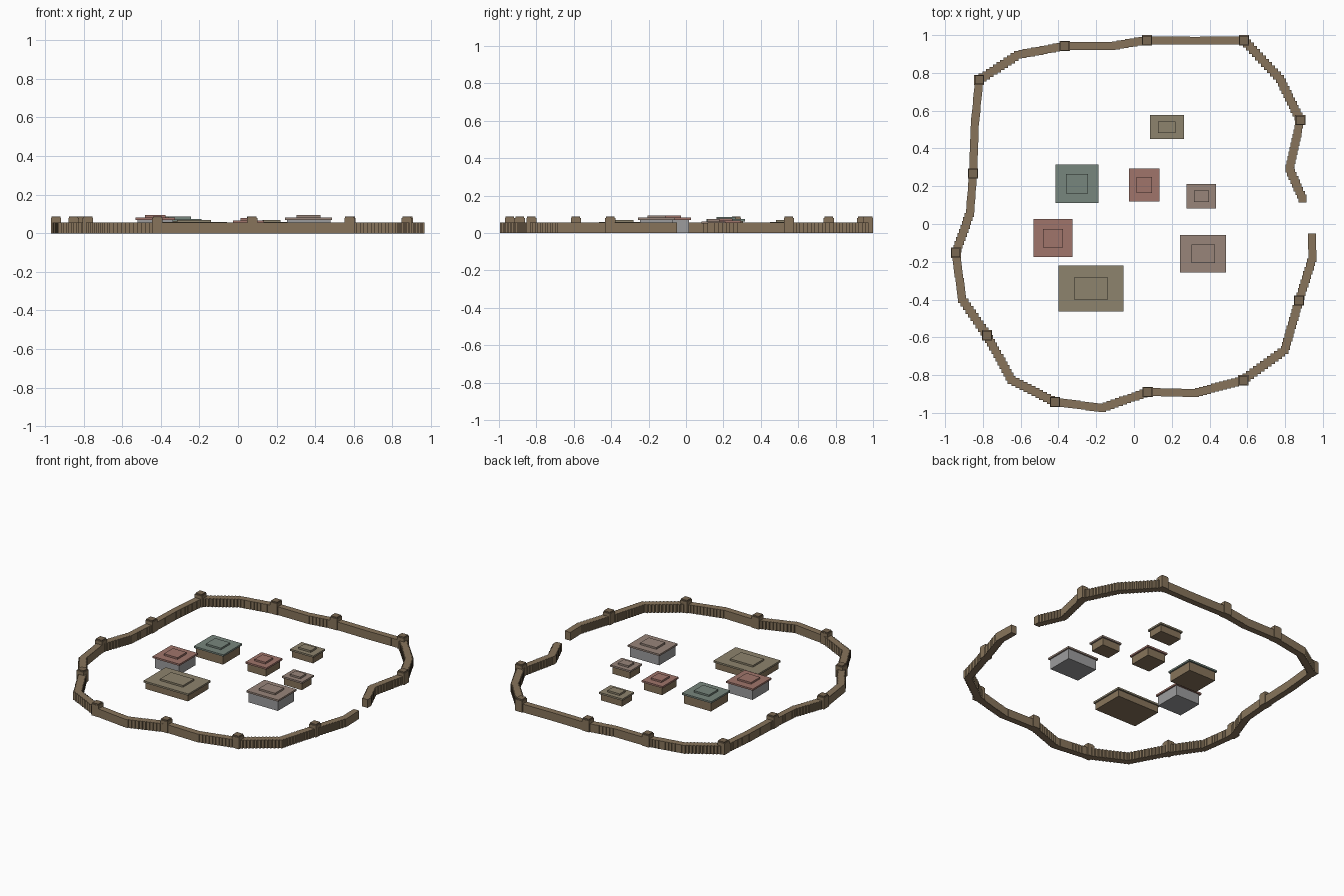
import bpy, bmesh, math
from mathutils import Vector, Matrix

if "Cube" in bpy.data.objects:
    bpy.data.objects.remove(bpy.data.objects["Cube"])


def material(name, rgb):
    """Material from a perceived colour (0-255), converted to linear."""
    m = bpy.data.materials.new(name)
    m.diffuse_color = (*[((c / 255 + 0.055) / 1.055) ** 2.4 for c in rgb], 1)
    m.use_nodes = True
    m.node_tree.nodes["Principled BSDF"].inputs["Base Color"].default_value = m.diffuse_color
    return m


WOOD = material("wood", (135, 116, 91))
DARK = material("dark_wood", (122, 104, 82))
STONE = material("stone", (156, 156, 157))
OLIVE = material("olive_roof", (141, 131, 109))
TEAL = material("teal_roof", (119, 134, 125))
RED = material("red_roof", (160, 117, 107))
TAUPE = material("taupe_roof", (152, 133, 122))


def boxes(name, items, mat):
    """One object from axis-aligned boxes: (x, y, z0, z1, width, depth)."""
    bm = bmesh.new()
    for x, y, z0, z1, w, d in items:
        mtx = Matrix.Translation((x, y, (z0 + z1) / 2)) @ Matrix.Diagonal((w, d, z1 - z0, 1))
        bmesh.ops.create_cube(bm, size=1, matrix=mtx)
    me = bpy.data.meshes.new(name)
    bm.to_mesh(me)
    bm.free()
    me.materials.append(mat)
    ob = bpy.data.objects.new(name, me)
    bpy.context.collection.objects.link(ob)
    return ob


# Palisade path, from one side of the gate round to the other
path = [
    (0.942, -0.07), (0.945, -0.18), (0.874, -0.405), (0.798, -0.667),
    (0.578, -0.827), (0.322, -0.895), (0.073, -0.889), (-0.168, -0.974),
    (-0.418, -0.942), (-0.648, -0.827), (-0.778, -0.589), (-0.91, -0.397),
    (-0.943, -0.152), (-0.868, 0.058), (-0.852, 0.268), (-0.843, 0.52),
    (-0.82, 0.763), (-0.613, 0.896), (-0.367, 0.942), (-0.12, 0.942),
    (0.069, 0.973), (0.322, 0.97), (0.582, 0.973), (0.773, 0.768),
    (0.88, 0.55), (0.823, 0.293), (0.892, 0.135)]

# Wall: short upright blocks stepped along the path
blocks = []
for a, b in zip(path, path[1:]):
    a, b = Vector(a), Vector(b)
    n = max(1, math.ceil((b - a).length / 0.024))
    for i in range(n):
        p = a.lerp(b, i / n)
        blocks.append((p.x, p.y, 0, 0.057, 0.042, 0.042))
blocks.append((*path[-1], 0, 0.057, 0.042, 0.042))
boxes("palisade_wall", blocks, WOOD)

# Towers on every second corner, with a slightly narrower cap
towers = [p for i, p in enumerate(path) if i % 2 == 0 and 0 < i < 26]
boxes("tower_bodies", [(x, y, 0, 0.08, 0.054, 0.054) for x, y in towers], WOOD)
boxes("tower_caps", [(x, y, 0.08, 0.088, 0.046, 0.046) for x, y in towers], DARK)

# Buildings: name, roof x0, x1, y0, y1, wall height, wall and roof material
buildings = [
    ("north_hut", 0.084, 0.264, 0.449, 0.576, 0.046, WOOD, OLIVE),
    ("teal_house", -0.416, -0.189, 0.11, 0.316, 0.062, WOOD, TEAL),
    ("small_red_house", -0.026, 0.134, 0.119, 0.294, 0.054, WOOD, RED),
    ("small_taupe_hut", 0.279, 0.434, 0.083, 0.211, 0.05, WOOD, TAUPE),
    ("red_stone_house", -0.531, -0.326, -0.176, 0.026, 0.07, STONE, RED),
    ("taupe_stone_house", 0.244, 0.488, -0.256, -0.059, 0.07, STONE, TAUPE),
    ("long_hall", -0.4, -0.056, -0.464, -0.219, 0.046, WOOD, OLIVE),
]
for name, x0, x1, y0, y1, h, wall, roof in buildings:
    x, y, w, d = (x0 + x1) / 2, (y0 + y1) / 2, x1 - x0, y1 - y0
    boxes(name + "_walls", [(x, y, 0, h, w - 0.02, d - 0.02)], wall)
    boxes(name + "_roof", [(x, y, h, h + 0.012, w, d),
                           (x, y, h + 0.012, h + 0.024, w * 0.51, d * 0.49)], roof)
